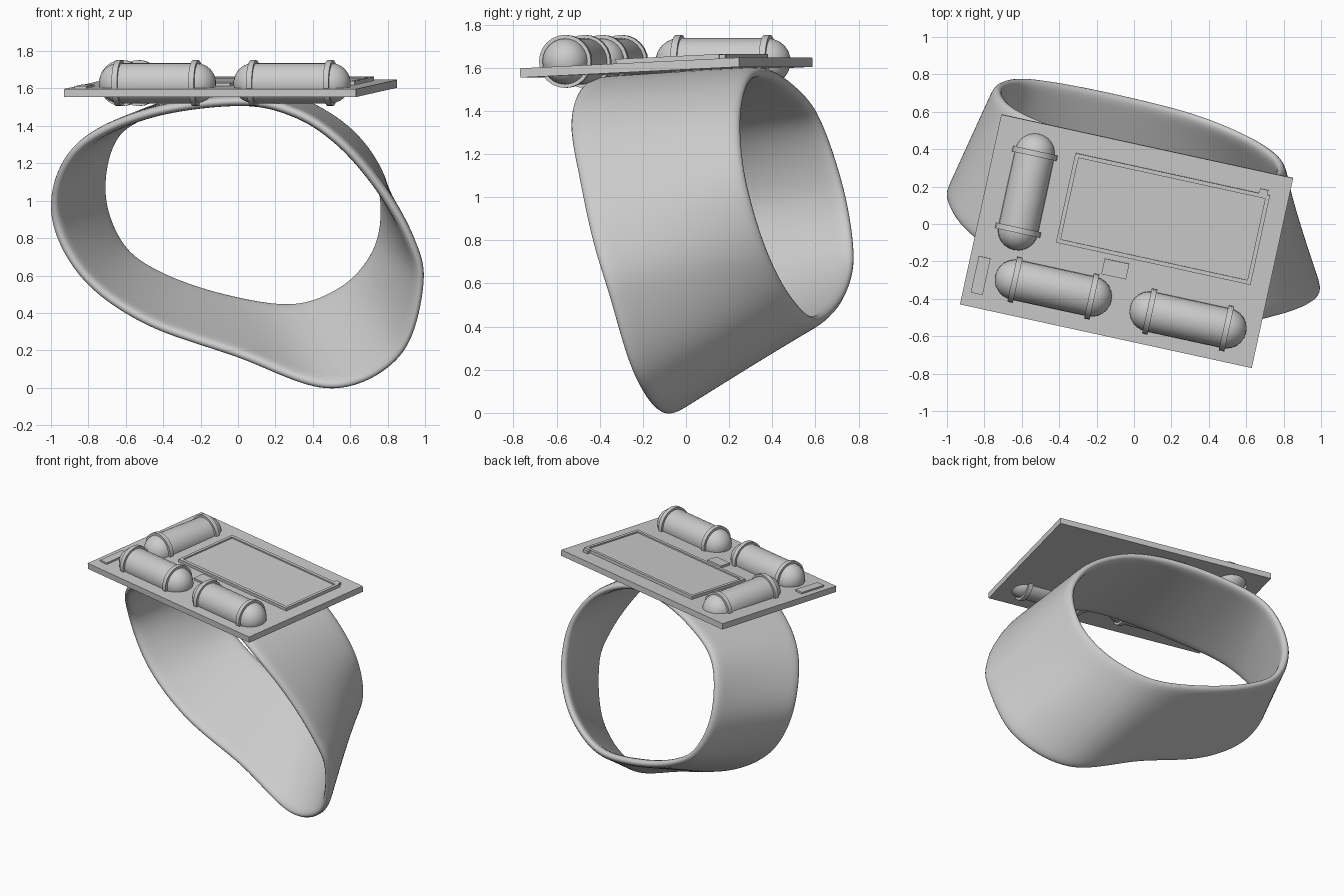
import bpy, bmesh, math
from mathutils import Matrix, Vector

if "Cube" in bpy.data.objects:
    bpy.data.objects.remove(bpy.data.objects["Cube"])

grey = bpy.data.materials.new("plain_grey")
grey.diffuse_color = (0.6, 0.6, 0.6, 1)
grey.use_nodes = True
grey.node_tree.nodes["Principled BSDF"].inputs["Base Color"].default_value = grey.diffuse_color

# Local frame of the tilted plate: origin in the middle of its top face
TURN = math.radians(-12.3)
PLATE = (Matrix.Translation((-0.04, -0.0925, 1.622))
         @ Matrix.Rotation(TURN, 4, 'Z')
         @ Matrix.Rotation(math.radians(2.75), 4, 'X'))


def finish(name, bm, matrix=None, angle=35):
    bmesh.ops.recalc_face_normals(bm, faces=bm.faces)
    me = bpy.data.meshes.new(name)
    bm.to_mesh(me)
    bm.free()
    me.materials.append(grey)
    me.shade_smooth()
    me.set_sharp_from_angle(angle=math.radians(angle))
    ob = bpy.data.objects.new(name, me)
    bpy.context.collection.objects.link(ob)
    if matrix:
        ob.matrix_world = matrix
    return ob


def box(name, u, v, w, h, z0, z1):
    bm = bmesh.new()
    bmesh.ops.create_cube(bm, size=1)
    bmesh.ops.scale(bm, vec=(w, h, z1 - z0), verts=bm.verts)
    bmesh.ops.translate(bm, vec=(u, v, (z0 + z1) / 2), verts=bm.verts)
    return finish(name, bm, PLATE)


def lathe(name, profile, matrix, steps=24):
    bm = bmesh.new()
    vs = [bm.verts.new((r, 0, z)) for r, z in profile]
    es = [bm.edges.new(p) for p in zip(vs, vs[1:])]
    bmesh.ops.spin(bm, geom=vs + es, axis=(0, 0, 1), cent=(0, 0, 0),
                   angle=2 * math.pi, steps=steps, use_duplicate=False)
    bmesh.ops.remove_doubles(bm, verts=bm.verts, dist=0.0005)
    return finish(name, bm, matrix)


def smooth_loop(points, sub=6):
    """Closed Catmull-Rom curve through the points."""
    n, out = len(points), []
    pts = [Vector(p) for p in points]
    for i in range(n):
        a, b, c, d = (pts[(i + k) % n] for k in (-1, 0, 1, 2))
        for s in range(sub):
            t = s / sub
            out.append(0.5 * (2 * b + (c - a) * t + (2 * a - 5 * b + 4 * c - d) * t * t
                              + (3 * b - a - 3 * c + d) * t ** 3))
    return out


# Wrist band: skin between a large front rim and a smaller back rim
front_rim = [(0, -0.42, 1.53), (0.3, -0.505, 1.47), (0.535, -0.535, 1.32),
             (0.75, -0.495, 1.08), (0.92, -0.435, 0.80), (0.98, -0.36, 0.55),
             (0.86, -0.24, 0.17), (0.5, -0.1, 0.0), (0, 0.03, 0.175),
             (-0.5, 0.11, 0.355), (-0.84, 0.16, 0.61), (-0.99, 0.14, 0.95),
             (-0.87, -0.06, 1.27), (-0.5, -0.28, 1.46)]
back_xz = [(0, 1.58), (0.3, 1.54), (0.58, 1.38), (0.75, 1.15), (0.78, 0.92),
           (0.72, 0.71), (0.56, 0.54), (0.3, 0.442), (-0.05, 0.483), (-0.4, 0.60),
           (-0.62, 0.76), (-0.72, 1.05), (-0.64, 1.37), (-0.35, 1.52)]
back_rim = [(x, 0.80 - 0.295 * x - 0.27 * z, z) for x, z in back_xz]
front, back = smooth_loop(front_rim), smooth_loop(back_rim)
bm = bmesh.new()
ROWS = 8
grid = [[bm.verts.new(f.lerp(b, k / ROWS)) for f, b in zip(front, back)]
        for k in range(ROWS + 1)]
n = len(front)
for r0, r1 in zip(grid, grid[1:]):
    for i in range(n):
        j = (i + 1) % n
        bm.faces.new((r0[i], r0[j], r1[j], r1[i]))
band = finish("wrist_band", bm, angle=180)
solid = band.modifiers.new("thickness", 'SOLIDIFY')
solid.thickness = 0.055
solid.offset = 0
sub = band.modifiers.new("round_rims", 'SUBSURF')
sub.levels = sub.render_levels = 2

# Flat plate on top of the band
box("top_plate", 0, 0, 1.597, 1.04, -0.043, 0)

# Screen with a thin raised frame
SU, SV, SW, SH, T = 0.165, 0.159, 1.065, 0.49, 0.022
box("screen", SU, SV, SW - T, SH - T, -0.01, 0.012)
for side, s in (("right", 1), ("left", -1)):
    box("screen_frame_" + side, SU + s * (SW - T) / 2, SV, T, SH, -0.01, 0.022)
for side, s in (("back", 1), ("front", -1)):
    box("screen_frame_" + side, SU, SV + s * (SH - T) / 2, SW - 2 * T, T, -0.01, 0.022)

# Small buttons and side tab
box("corner_button", 0.66, 0.412, 0.045, 0.035, -0.01, 0.02)
box("centre_button", -0.027, -0.157, 0.135, 0.085, -0.01, 0.016)
box("side_tab", -0.723, -0.345, 0.065, 0.2, -0.01, 0.012)

# Three level capsules, each with two clamp rings
R, L = 0.108, 0.21
arc = [(R * math.cos(math.radians(a)), L + R * math.sin(math.radians(a)))
       for a in range(0, 91, 15)]
arc[-1] = (0, L + R)
capsule_profile = [(r, -z) for r, z in reversed(arc)] + arc
ring_profile = [(0.1, -0.015), (0.123, -0.015), (0.123, 0.015), (0.1, 0.015), (0.1, -0.015)]
for name, x, y, turn in (("left", -0.575, 0.172, 90),
                         ("front_left", -0.431, -0.343, 0),
                         ("front_right", 0.289, -0.513, 0)):
    m = (Matrix.Translation((x, y, 1.629))
         @ Matrix.Rotation(TURN + math.radians(turn), 4, 'Z')
         @ Matrix.Rotation(math.radians(90), 4, 'Y'))
    lathe("capsule_" + name, capsule_profile, m)
    for k, z in enumerate((-L, L)):
        lathe("clamp_ring_%s_%d" % (name, k + 1), ring_profile,
              m @ Matrix.Translation((0, 0, z)))
